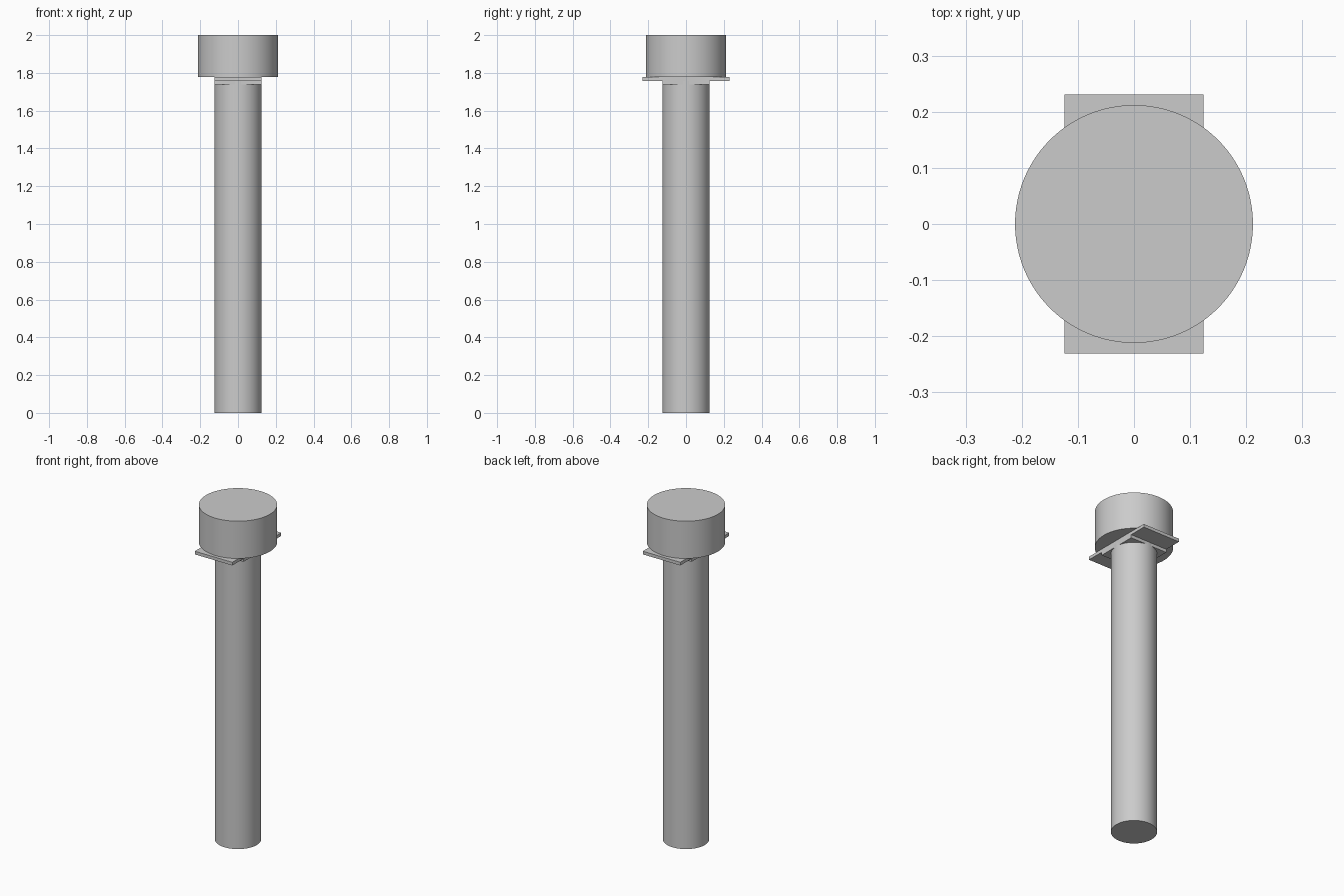
import bpy
import math

# Remove the default object
default = bpy.data.objects.get("Cube")
if default:
    bpy.data.objects.remove(default, do_unlink=True)

# Single plain grey
grey = bpy.data.materials.new("plain_grey")
grey.use_nodes = True
colour = (0.6, 0.6, 0.6, 1)
grey.diffuse_color = colour
grey.node_tree.nodes["Principled BSDF"].inputs["Base Color"].default_value = colour


def cylinder(name, radius, bottom, top):
    bpy.ops.mesh.primitive_cylinder_add(
        vertices=96, radius=radius, depth=top - bottom,
        location=(0, 0, (bottom + top) / 2))
    obj = bpy.context.object
    obj.name = name
    obj.data.materials.append(grey)
    bpy.ops.object.shade_smooth_by_angle(angle=math.radians(30))


def block(name, half_x, half_y, bottom, top):
    bpy.ops.mesh.primitive_cube_add(size=2, location=(0, 0, (bottom + top) / 2))
    obj = bpy.context.object
    obj.name = name
    obj.scale = (half_x, half_y, (top - bottom) / 2)
    bpy.ops.object.transform_apply(location=False, rotation=False, scale=True)
    obj.data.materials.append(grey)


HEAD_BASE = 1.777
PLATE_BASE = 1.758

# Round shaft and wide head
cylinder("shaft", 0.125, 0, PLATE_BASE)
cylinder("head", 0.212, HEAD_BASE, 2)

# Square neck under the oblong clamping plate
block("square_neck", 0.124, 0.124, 1.739, PLATE_BASE)
block("clamp_plate", 0.124, 0.231, PLATE_BASE, HEAD_BASE)
